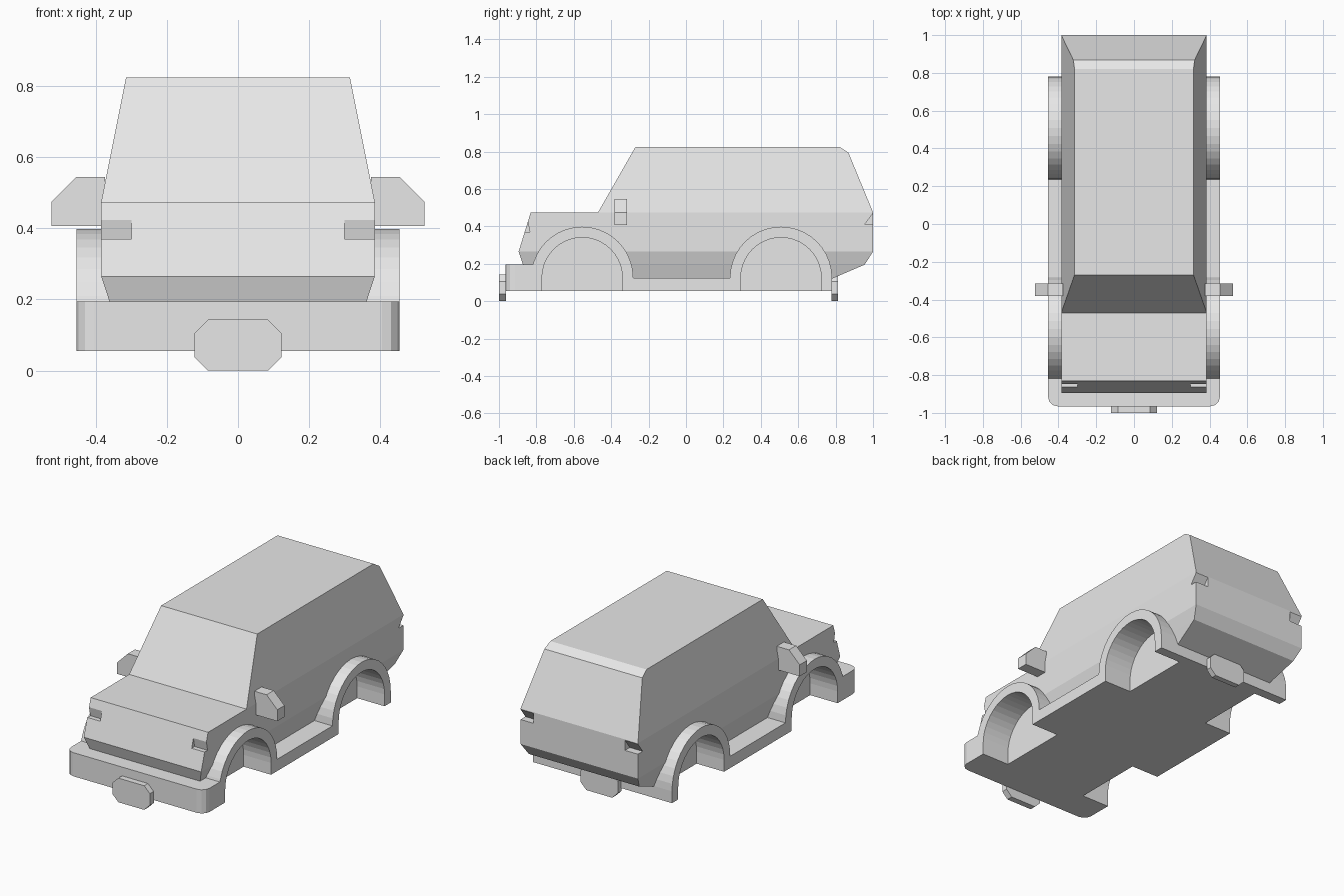
import bpy, bmesh, math
from mathutils import Vector

if "Cube" in bpy.data.objects:
    bpy.data.objects.remove(bpy.data.objects["Cube"])

paint = bpy.data.materials.new("light_grey")
paint.diffuse_color = (0.8, 0.8, 0.8, 1)
paint.use_nodes = True
paint.node_tree.nodes["Principled BSDF"].inputs["Base Color"].default_value = paint.diffuse_color


def finish(name, bm):
    bmesh.ops.recalc_face_normals(bm, faces=bm.faces[:])
    me = bpy.data.meshes.new(name)
    bm.to_mesh(me)
    bm.free()
    me.materials.append(paint)
    ob = bpy.data.objects.new(name, me)
    bpy.context.collection.objects.link(ob)
    return ob


def loft(name, levels):
    """Stack of rectangles: (z, front y, rear y, half width)."""
    bm = bmesh.new()
    rings = [[bm.verts.new(p) for p in ((-w, f, z), (w, f, z), (w, r, z), (-w, r, z))]
             for z, f, r, w in levels]
    for a, b in zip(rings, rings[1:]):
        for i in range(4):
            bm.faces.new((a[i], a[(i + 1) % 4], b[(i + 1) % 4], b[i]))
    bm.faces.new(rings[0])
    bm.faces.new(rings[-1])
    return finish(name, bm)


def prism(points, lo, hi, axis):
    """Extrude a profile along x (points are y,z) or y (points are x,z)."""
    bm = bmesh.new()
    make = (lambda p, t: (t, p[0], p[1])) if axis == 'x' else (lambda p, t: (p[0], t, p[1]))
    face = bm.faces.new([bm.verts.new(make(p, lo)) for p in points])
    ext = bmesh.ops.extrude_face_region(bm, geom=[face])
    move = Vector((hi - lo, 0, 0)) if axis == 'x' else Vector((0, hi - lo, 0))
    bmesh.ops.translate(bm, verts=[v for v in ext['geom'] if isinstance(v, bmesh.types.BMVert)], vec=move)
    return bm


def arc(cy, r, n=20, z=0.125):
    """Half circle from front to rear."""
    return [(cy - r * math.cos(math.pi * i / n), z + r * math.sin(math.pi * i / n)) for i in range(n + 1)]


def cut(ob, cutters):
    for c in cutters:
        m = ob.modifiers.new("cut", 'BOOLEAN')
        m.operation = 'DIFFERENCE'
        m.solver = 'EXACT'
        m.object = c
        bpy.context.view_layer.objects.active = ob
        bpy.ops.object.modifier_apply(modifier=m.name)


FRONT, REAR = -0.555, 0.508

# Body and cabin
body = loft("lower_body", [(0.12, -0.83, 0.78, 0.335), (0.195, -0.872, 0.955, 0.362),
                           (0.265, -0.895, 1.0, 0.385), (0.475, -0.83, 1.0, 0.385)])
loft("cabin", [(0.475, -0.47, 1.0, 0.385), (0.795, -0.287, 0.868, 0.321),
               (0.825, -0.27, 0.82, 0.315)])

# Floor, bumper, wheel arches and running boards in one profile
outline = ([(-0.965, 0.055), (-0.965, 0.195)]
           + [p for p in arc(FRONT, 0.273) if p[1] > 0.197 or p[0] > FRONT]
           + arc(REAR, 0.273) + [(REAR + 0.273, 0.055)])
outline.insert(2, (FRONT - 0.264, 0.195))
bm = prism(outline, -0.455, 0.455, 'x')
corners = [e for e in bm.edges if all(v.co.y < -0.96 for v in e.verts)
           and abs(e.verts[0].co.x - e.verts[1].co.x) < 1e-4]
bmesh.ops.bevel(bm, geom=corners, offset=0.05, segments=3, profile=0.5, affect='EDGES')
chassis = finish("chassis_with_arches", bm)

# Cutters for wheel wells and lamp notches
wells, notches = [], []
for s in (-1, 1):
    for cy in (FRONT, REAR):
        hole = [(cy - 0.215, -0.1)] + arc(cy, 0.215) + [(cy + 0.215, -0.1)]
        wells.append(finish("well_cutter", prism(hole, s * 0.275, s * 0.6, 'x')))
    for name, prof in (("front", [(-0.95, 0.37), (-0.835, 0.37), (-0.846, 0.425), (-0.95, 0.45)]),
                       ("rear", [(1.05, 0.41), (0.955, 0.41), (1.0, 0.47), (1.05, 0.47)])):
        notches.append(finish(name + "_notch_cutter", prism(prof, s * 0.3, s * 0.5, 'x')))
cut(body, wells + notches)
cut(chassis, wells)
for c in wells + notches:
    bpy.data.objects.remove(c)

# Mirrors
for s, side in ((-1, "left"), (1, "right")):
    shape = [(0.375, 0.407), (0.525, 0.407), (0.525, 0.475), (0.455, 0.545), (0.375, 0.545)]
    finish(side + "_mirror", prism([(s * x, z) for x, z in shape], -0.382, -0.315, 'y'))

# Number plates
plate = [(-0.085, 0), (0.085, 0), (0.122, 0.037), (0.122, 0.106),
         (0.085, 0.143), (-0.085, 0.143), (-0.122, 0.106), (-0.122, 0.037)]
finish("front_plate", prism(plate, -1.0, -0.963, 'y'))
finish("rear_plate", prism(plate, 0.779, 0.812, 'y'))
